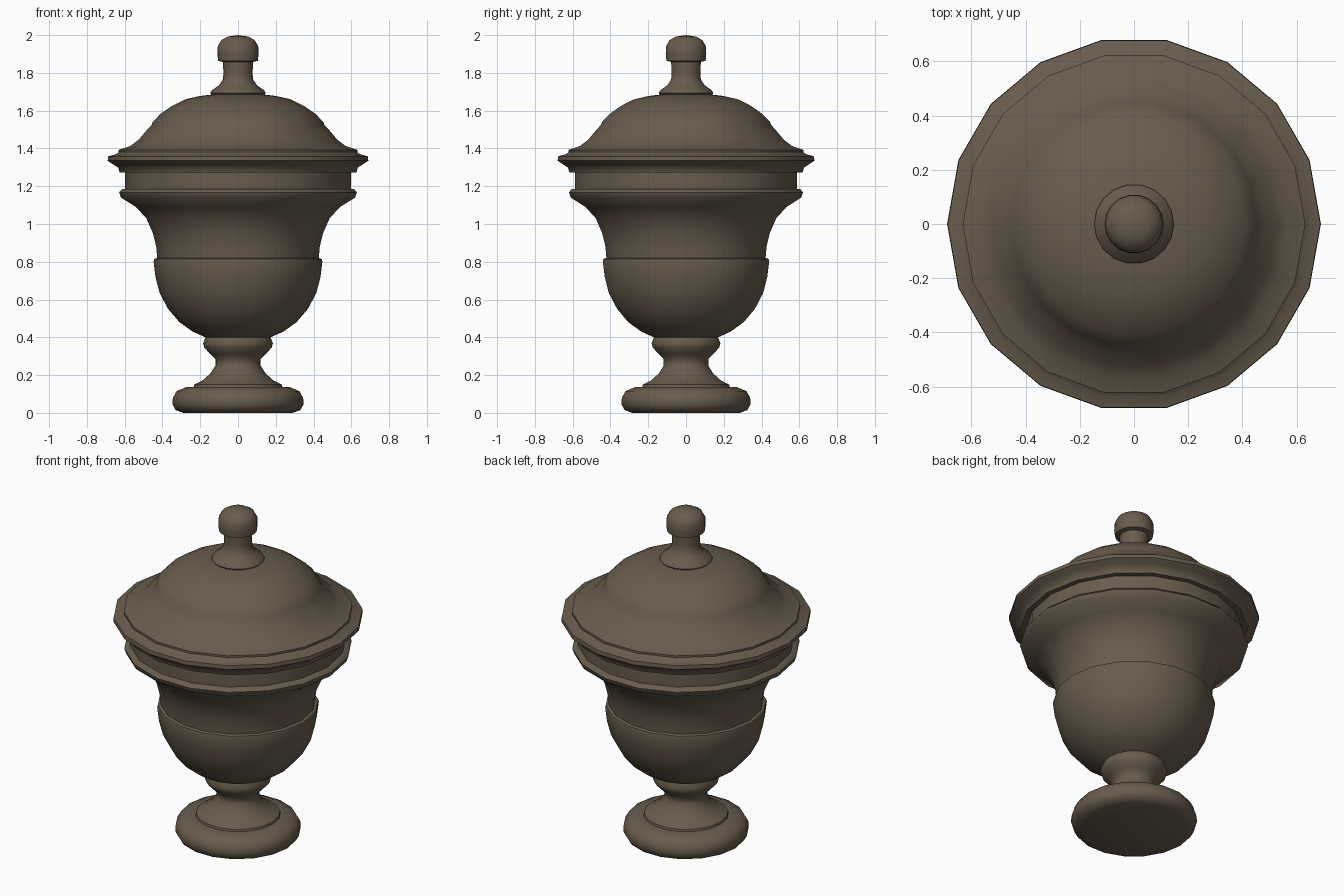
import bpy
import math

SIDES = 18

stone = bpy.data.materials.new("dark_brown_stone")
stone.diffuse_color = (0.14, 0.107, 0.075, 1.0)


def lathe(name, profile):
    """Revolve a (radius, height) profile, bottom to top; r = 0 closes to a point."""
    verts, rings, faces = [], [], []
    for r, z in profile:
        n = 1 if r == 0 else SIDES
        rings.append([len(verts) + i for i in range(n)])
        for i in range(n):
            a = 2 * math.pi * i / SIDES
            verts.append((r * math.cos(a), r * math.sin(a), z))
    for lo, hi in zip(rings, rings[1:]):
        for i in range(SIDES):
            j = (i + 1) % SIDES
            if len(lo) == 1:
                faces.append((lo[0], hi[j], hi[i]))
            elif len(hi) == 1:
                faces.append((lo[i], lo[j], hi[0]))
            else:
                faces.append((lo[i], lo[j], hi[j], hi[i]))
    mesh = bpy.data.meshes.new(name)
    mesh.from_pydata(verts, [], faces)
    mesh.materials.append(stone)
    obj = bpy.data.objects.new(name, mesh)
    bpy.context.collection.objects.link(obj)
    bpy.ops.object.select_all(action='DESELECT')
    obj.select_set(True)
    bpy.context.view_layer.objects.active = obj
    bpy.ops.object.shade_smooth_by_angle(angle=math.radians(48))
    return obj


# Foot: round base, waisted stem and collar
lathe("foot", [
    (0, 0.005), (0.29, 0.005), (0.33, 0.015), (0.347, 0.045), (0.345, 0.08),
    (0.325, 0.115), (0.275, 0.136), (0.235, 0.138), (0.232, 0.15),
    (0.19, 0.17), (0.145, 0.21), (0.12, 0.25), (0.12, 0.285),
    (0.145, 0.31), (0.178, 0.345), (0.185, 0.368), (0.172, 0.40)])

# Bowl: rounded lower cup, step, flared upper part and neck
lathe("bowl", [
    (0.172, 0.40), (0.24, 0.43), (0.31, 0.48), (0.37, 0.55), (0.415, 0.635),
    (0.437, 0.72), (0.447, 0.80), (0.444, 0.815), (0.428, 0.82),
    (0.433, 0.88), (0.45, 0.95), (0.485, 1.03), (0.54, 1.09), (0.62, 1.14),
    (0.629, 1.168), (0.615, 1.184), (0.597, 1.186), (0.597, 1.272)])

# Lid: moulded rim, concave skirt and dome
lathe("lid", [
    (0.597, 1.272), (0.627, 1.272), (0.634, 1.298), (0.66, 1.315),
    (0.69, 1.335), (0.688, 1.358), (0.645, 1.37), (0.632, 1.38),
    (0.632, 1.392), (0.57, 1.413), (0.525, 1.447), (0.485, 1.495),
    (0.457, 1.525), (0.452, 1.54), (0.41, 1.583), (0.35, 1.625),
    (0.28, 1.66), (0.20, 1.678), (0.14, 1.685)])

# Finial: flared base, neck and rounded knob
lathe("finial", [
    (0.14, 1.685), (0.147, 1.693), (0.138, 1.708), (0.10, 1.735),
    (0.08, 1.765), (0.077, 1.80), (0.08, 1.858), (0.105, 1.864),
    (0.109, 1.90), (0.107, 1.94), (0.09, 1.972), (0.055, 1.992), (0, 2.0)])

# Stand exactly on the ground
for v in bpy.data.objects["foot"].data.vertices:
    if v.co.z < 0.006:
        v.co.z = 0
